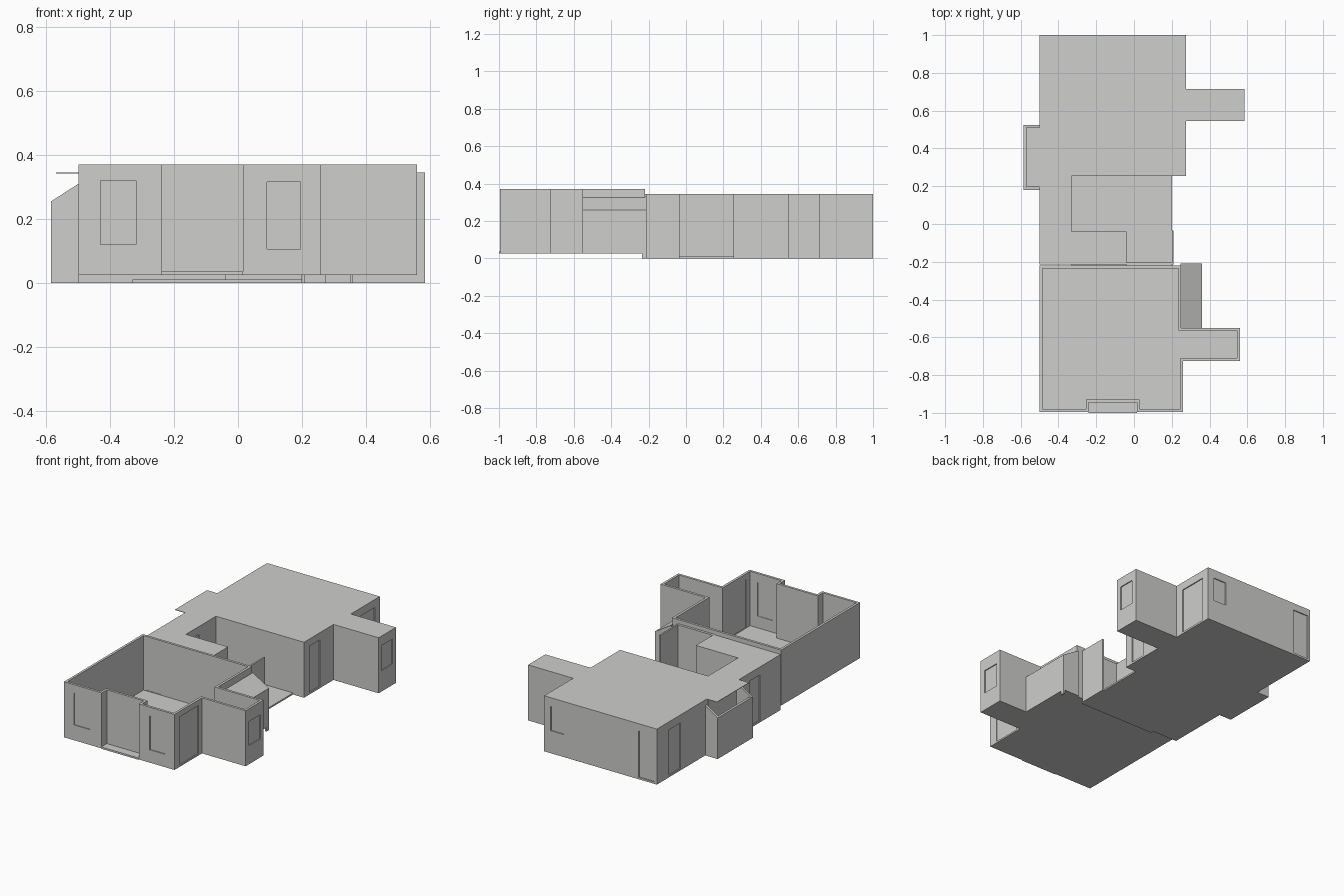
import bpy, bmesh

if "Cube" in bpy.data.objects:
    bpy.data.objects.remove(bpy.data.objects["Cube"])

T = 0.015  # wall thickness
plaster = bpy.data.materials.new("light_grey_plaster")
plaster.diffuse_color = (0.62, 0.62, 0.61, 1)
plaster.use_nodes = True
plaster.node_tree.nodes["Principled BSDF"].inputs["Base Color"].default_value = plaster.diffuse_color


def finish(name, bm):
    bmesh.ops.recalc_face_normals(bm, faces=bm.faces)
    me = bpy.data.meshes.new(name)
    bm.to_mesh(me)
    bm.free()
    me.materials.append(plaster)
    ob = bpy.data.objects.new(name, me)
    bpy.context.collection.objects.link(ob)
    return ob


def add_box(bm, x0, x1, y0, y1, z0, z1):
    v = bmesh.ops.create_cube(bm, size=1)["verts"]
    bmesh.ops.scale(bm, verts=v, vec=(x1 - x0, y1 - y0, z1 - z0))
    bmesh.ops.translate(bm, verts=v, vec=((x0 + x1) / 2, (y0 + y1) / 2, (z0 + z1) / 2))


def box(name, *dims):
    bm = bmesh.new()
    add_box(bm, *dims)
    return finish(name, bm)


def prism(name, pts, vec):
    """Extrude a closed 3D outline along vec."""
    bm = bmesh.new()
    f = bm.faces.new([bm.verts.new(p) for p in pts])
    ext = bmesh.ops.extrude_face_region(bm, geom=[f], use_keep_orig=True)["geom"]
    bmesh.ops.translate(bm, vec=vec, verts=[g for g in ext if isinstance(g, bmesh.types.BMVert)])
    return finish(name, bm)


def slab(name, plan, z0, z1):
    return prism(name, [(x, y, z0) for x, y in plan], (0, 0, z1 - z0))


def inset(plan, d):
    """Shrink a right-angled counter-clockwise plan by d."""
    out = []
    sgn = lambda a: (a > 0) - (a < 0)
    for i, (x, y) in enumerate(plan):
        px, py = plan[i - 1]
        nx, ny = plan[(i + 1) % len(plan)]
        out.append((x - d * (sgn(y - py) + sgn(ny - y)),
                    y + d * (sgn(x - px) + sgn(nx - x))))
    return out


def carve(ob, cutter):
    cutter.hide_render = True
    m = ob.modifiers.new("cut", "BOOLEAN")
    m.operation, m.solver, m.object = "DIFFERENCE", "EXACT", cutter
    bpy.context.view_layer.update()
    dg = bpy.context.evaluated_depsgraph_get()
    me = bpy.data.meshes.new_from_object(ob.evaluated_get(dg))
    ob.modifiers.clear()
    ob.data = me
    bpy.data.objects.remove(cutter)


def opening_dims(o, depth, half):
    """o = (axis, outer wall position, inward sign, start, end, bottom, top)"""
    axis, pos, s, a0, a1, z0, z1 = o
    c = pos + s * depth
    span = (c - half, c + half)
    return (*span, a0, a1, z0, z1) if axis == "x" else (a0, a1, *span, z0, z1)


def building(name, plan, z0, z1, floor, ceiling, openings, extra=()):
    shell = slab(name + "_walls", plan, z0, z1)
    carve(shell, slab("room_cutter", inset(plan, T), floor, ceiling))
    bm = bmesh.new()
    for o in openings + list(extra):
        add_box(bm, *opening_dims(o, T / 2, 0.02))
    carve(shell, finish("opening_cutter", bm))
    # recessed panes and door leaves
    for i, o in enumerate(openings):
        box(f"{name}_pane_{i + 1}", *opening_dims(o, 0.009, 0.003))


# Front block, open at the top
front_plan = [(-.5, -.995), (-.24, -.995), (-.24, -.945), (.015, -.945), (.015, -.995),
              (.26, -.995), (.26, -.725), (.56, -.725), (.56, -.55), (.25, -.55),
              (.25, -.22), (-.5, -.22)]
building("front_block", front_plan, .025, .37, .032, .5, [
    ("y", -.995, 1, -.43, -.32, .12, .32),
    ("y", -.995, 1, .09, .195, .105, .315),
    ("x", .26, -1, -.94, -.76, .035, .335),
    ("x", .56, -1, -.69, -.58, .14, .29),
    ("y", -.22, -1, -.465, -.365, .035, .33)])
box("front_sill", -.24, .015, -1.0, -.945, .025, .036)

# Back block with flat roof
back_plan = [(-.5, -.215), (-.04, -.215), (-.04, -.04), (-.33, -.04), (-.33, .255),
             (.275, .255), (.275, .545), (.585, .545), (.585, .715), (.275, .715),
             (.275, 1), (-.5, 1)]
building("back_block", back_plan, 0, .345, .01, .341, [
    ("x", -.33, -1, -.01, .09, .012, .295),
    ("x", .275, -1, .31, .41, .012, .30),
    ("x", .585, -1, .575, .68, .13, .285),
    ("x", .275, -1, .77, .95, .012, .295),
    ("y", 1, -1, .14, .23, .14, .29),
    ("y", 1, -1, -.485, -.375, .012, .30),
    ("x", -.5, 1, .77, .88, .012, .295),
    ("x", -.5, 1, -.01, .09, .012, .295)],
    extra=[("x", -.5, 1, .195, .505, .012, .338)])

# Terrace between the blocks
box("terrace_floor", -.33, .2, -.235, .255, 0, .01)
box("terrace_south_wall", -.04, .2, -.22, -.205, 0, .345)
box("terrace_screen_wall", .2, .21, -.215, -.035, 0, .345)

# Left bay: low walls with sloped cheeks, ceiling running out over them
box("left_bay_floor", -.585, -.5, .18, .525, 0, .01)
box("left_bay_wall", -.585, -.57, .18, .525, 0, .255)
for label, y in (("south", .18), ("north", .51)):
    prism(f"left_bay_{label}_cheek",
          [(-.585, y, 0), (-.49, y, 0), (-.49, y, .316), (-.585, y, .255)], (0, T, 0))
box("left_bay_ceiling", -.57, -.49, .195, .51, .342, .345)

# Right bay with a sloped roof
prism("right_bay", [(.245, -.55, .025), (.36, -.55, .025), (.36, -.55, .26), (.245, -.55, .33)],
      (0, .34, 0))
box("right_bay_post", .35, .36, -.235, -.21, 0, .025)
